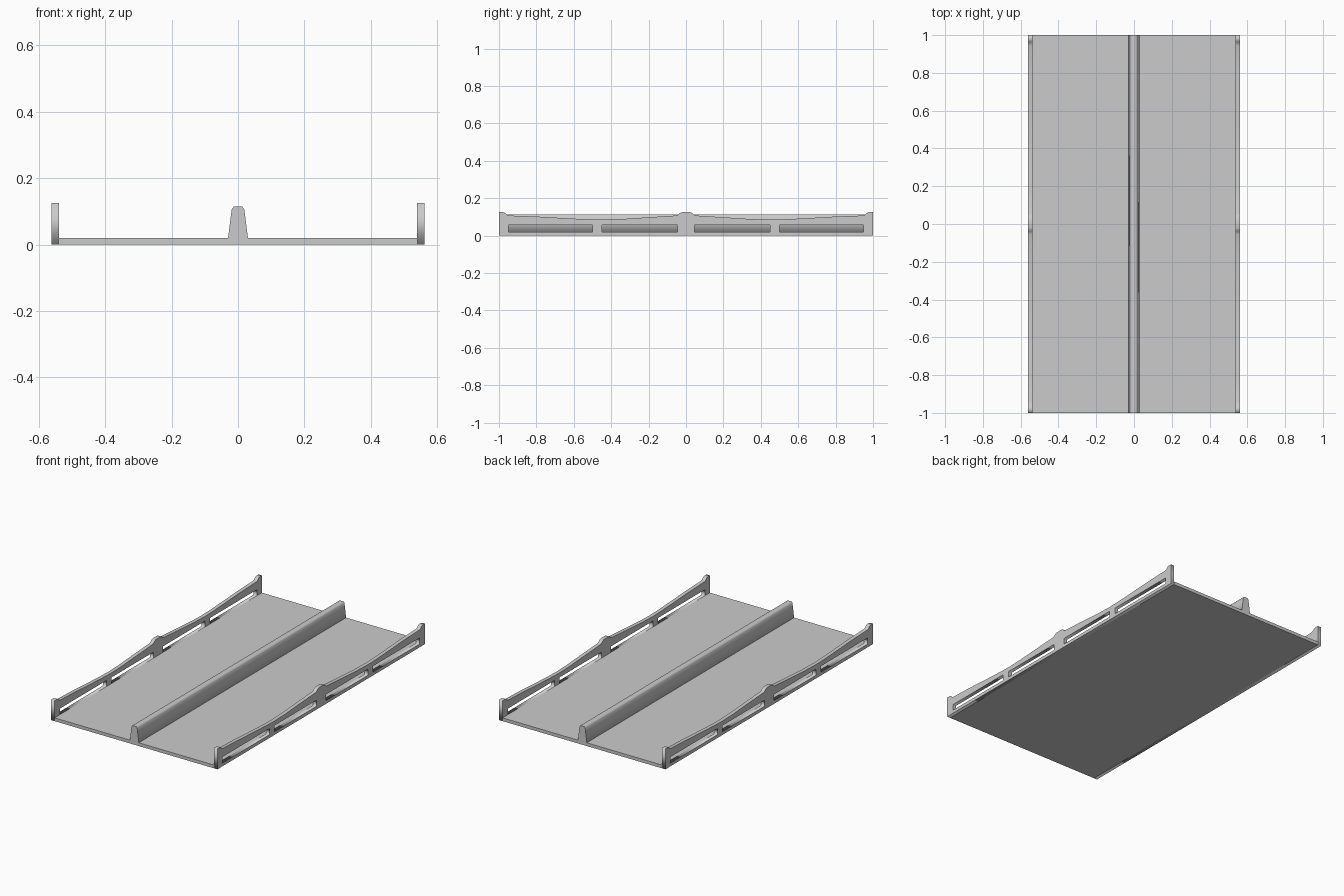
import bpy, math

if "Cube" in bpy.data.objects:
    bpy.data.objects.remove(bpy.data.objects["Cube"])


def extrude_profile(name, loops, half_depth, x=0.0, along_y=False):
    """Fill a closed outline (with optional holes) and extrude it."""
    curve = bpy.data.curves.new(name + "_outline", 'CURVE')
    curve.dimensions = '2D'
    curve.fill_mode = 'BOTH'
    curve.extrude = half_depth
    for pts in loops:
        spline = curve.splines.new('POLY')
        spline.points.add(len(pts) - 1)
        for p, (u, v) in zip(spline.points, pts):
            p.co = (u, v, 0, 1)
        spline.use_cyclic_u = True
    temp = bpy.data.objects.new(name + "_temp", curve)
    bpy.context.collection.objects.link(temp)
    deps = bpy.context.evaluated_depsgraph_get()
    mesh = bpy.data.meshes.new_from_object(temp.evaluated_get(deps))
    bpy.data.objects.remove(temp)
    obj = bpy.data.objects.new(name, mesh)
    bpy.context.collection.objects.link(obj)
    obj.rotation_euler = (math.pi / 2, 0, 0 if along_y else math.pi / 2)
    obj.location.x = x
    return obj


# Road deck
bpy.ops.mesh.primitive_cube_add(size=1, location=(0, 0, 0.01))
deck = bpy.context.object
deck.name = "road_deck"
deck.scale = (1.08, 2, 0.02)

# Central barrier, tapered with a chamfered top
half = [(0.03, 0.02), (0.019, 0.106), (0.013, 0.114)]
barrier = half + [(-u, v) for u, v in reversed(half)]
extrude_profile("central_barrier", [barrier], 1.0, along_y=True)

# Side parapets: raised posts at ends and middle, sagging top rail, four slots
rail = [(1, 0.0), (1, 0.125), (0.975, 0.125), (0.967, 0.121), (0.957, 0.111),
        (0.945, 0.107), (0.8, 0.102), (0.65, 0.093), (0.53, 0.087),
        (0.45, 0.085), (0.35, 0.088), (0.2, 0.098), (0.055, 0.107),
        (0.043, 0.111), (0.033, 0.121), (0.022, 0.125)]
outline = rail + [(-u, v) for u, v in reversed(rail)]
slots = [[(a, 0.02), (b, 0.02), (b, 0.057), (a, 0.057)]
         for a, b in ((-0.95, -0.5), (-0.45, -0.045), (0.045, 0.45), (0.5, 0.95))]
for side, x in (("left", -0.55), ("right", 0.55)):
    extrude_profile(side + "_parapet", [outline] + slots, 0.0115, x)
